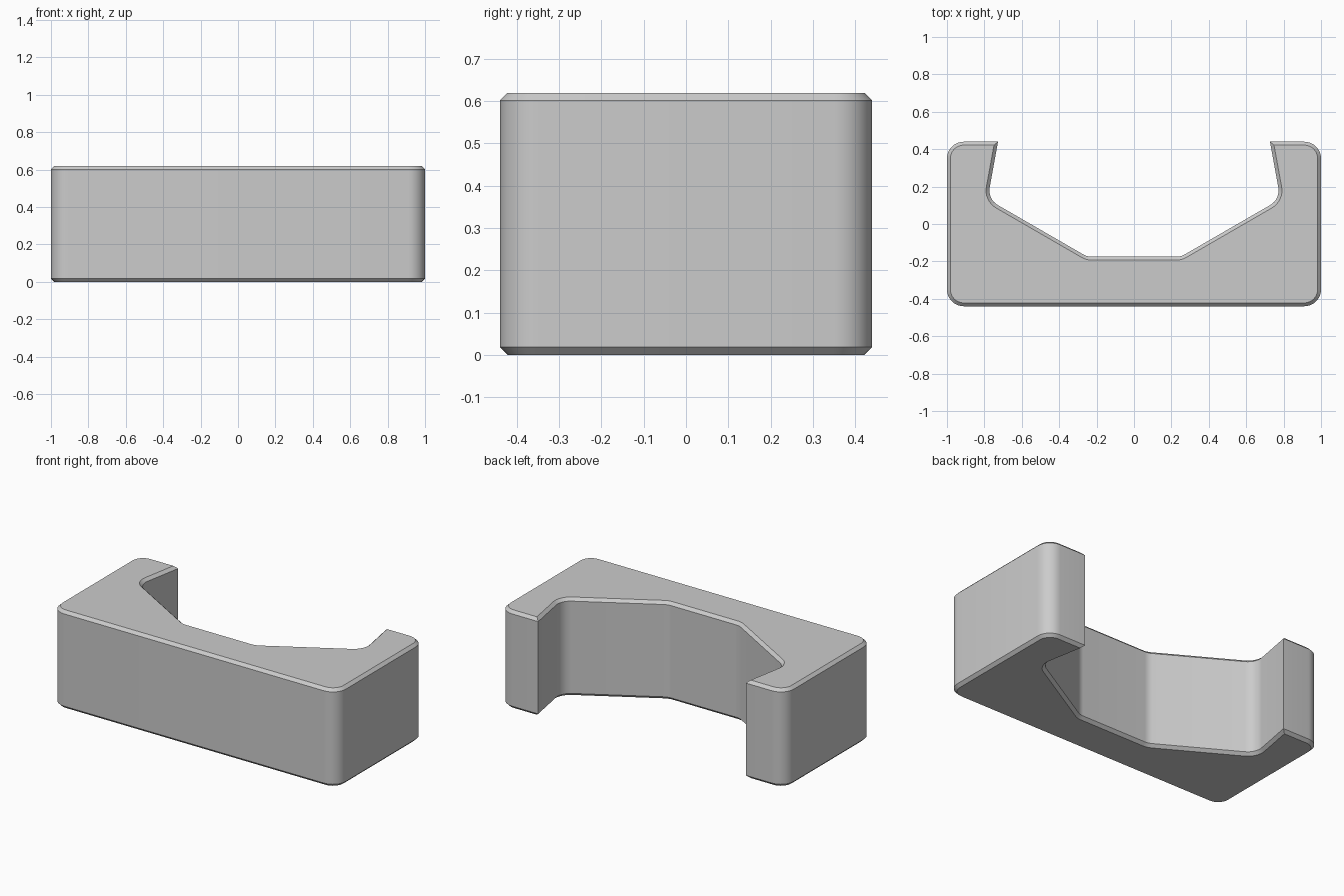
import bpy, bmesh, math
from mathutils import Vector

cube = bpy.data.objects.get("Cube")
if cube:
    bpy.data.objects.remove(cube, do_unlink=True)

HEIGHT, CHAMFER, RADIUS, STEPS = 0.62, 0.018, 0.09, 8

# Corners of the +x half of the outline, counter-clockwise: (x, y, corner radius)
HALF = [(1, -0.44, RADIUS), (1, 0.44, RADIUS), (0.727, 0.44, 0),
        (0.783, 0.133, RADIUS), (0.25, -0.175, RADIUS)]


def rounded(corners):
    """Replace each corner that has a radius by a tangent arc."""
    points = []
    for i, (x, y, r) in enumerate(corners):
        p = Vector((x, y))
        if not r:
            points.append(p)
            continue
        before = (Vector(corners[i - 1][:2]) - p).normalized()
        after = (Vector(corners[(i + 1) % len(corners)][:2]) - p).normalized()
        half = before.angle(after) / 2
        centre = p + (before + after).normalized() * r / math.sin(half)
        start = p + before * r / math.tan(half) - centre
        end = p + after * r / math.tan(half) - centre
        sweep = math.pi - 2 * half
        for k in range(STEPS + 1):
            t = k / STEPS
            points.append(centre + (start * math.sin((1 - t) * sweep)
                                    + end * math.sin(t * sweep)) / math.sin(sweep))
    return points


def inset(points, d):
    """Move a counter-clockwise outline inward with mitred corners."""
    result = []
    for i, p in enumerate(points):
        a = (p - points[i - 1]).normalized()
        b = (points[(i + 1) % len(points)] - p).normalized()
        na, nb = Vector((-a.y, a.x)), Vector((-b.y, b.x))
        result.append(p + (na + nb) * d / (1 + na.dot(nb)))
    return result


# Notched block: chamfered top and bottom, straight walls between
outline = rounded(HALF + [(-x, y, r) for x, y, r in reversed(HALF)])
small = inset(outline, CHAMFER)
levels = [(small, 0), (outline, CHAMFER), (outline, HEIGHT - CHAMFER), (small, HEIGHT)]

bm = bmesh.new()
rings = [[bm.verts.new((p.x, p.y, z)) for p in ring] for ring, z in levels]
for low, high in zip(rings, rings[1:]):
    for i in range(len(low)):
        j = (i + 1) % len(low)
        bm.faces.new((low[i], low[j], high[j], high[i]))
bm.faces.new(rings[0][::-1])
bm.faces.new(rings[-1])
bmesh.ops.recalc_face_normals(bm, faces=bm.faces)
mesh = bpy.data.meshes.new("notched_block")
bm.to_mesh(mesh)
bm.free()
block = bpy.data.objects.new("notched_block", mesh)
bpy.context.collection.objects.link(block)

# Plain grey material
grey = bpy.data.materials.new("light_grey")
grey.use_nodes = True
colour = (0.6, 0.6, 0.6, 1)
grey.diffuse_color = colour
for node in grey.node_tree.nodes:
    if node.type == 'BSDF_PRINCIPLED':
        node.inputs["Base Color"].default_value = colour
mesh.materials.append(grey)

# Smooth rounded corners, crisp chamfers
bpy.ops.object.select_all(action='DESELECT')
block.select_set(True)
bpy.context.view_layer.objects.active = block
bpy.ops.object.shade_smooth_by_angle(angle=math.radians(30))
